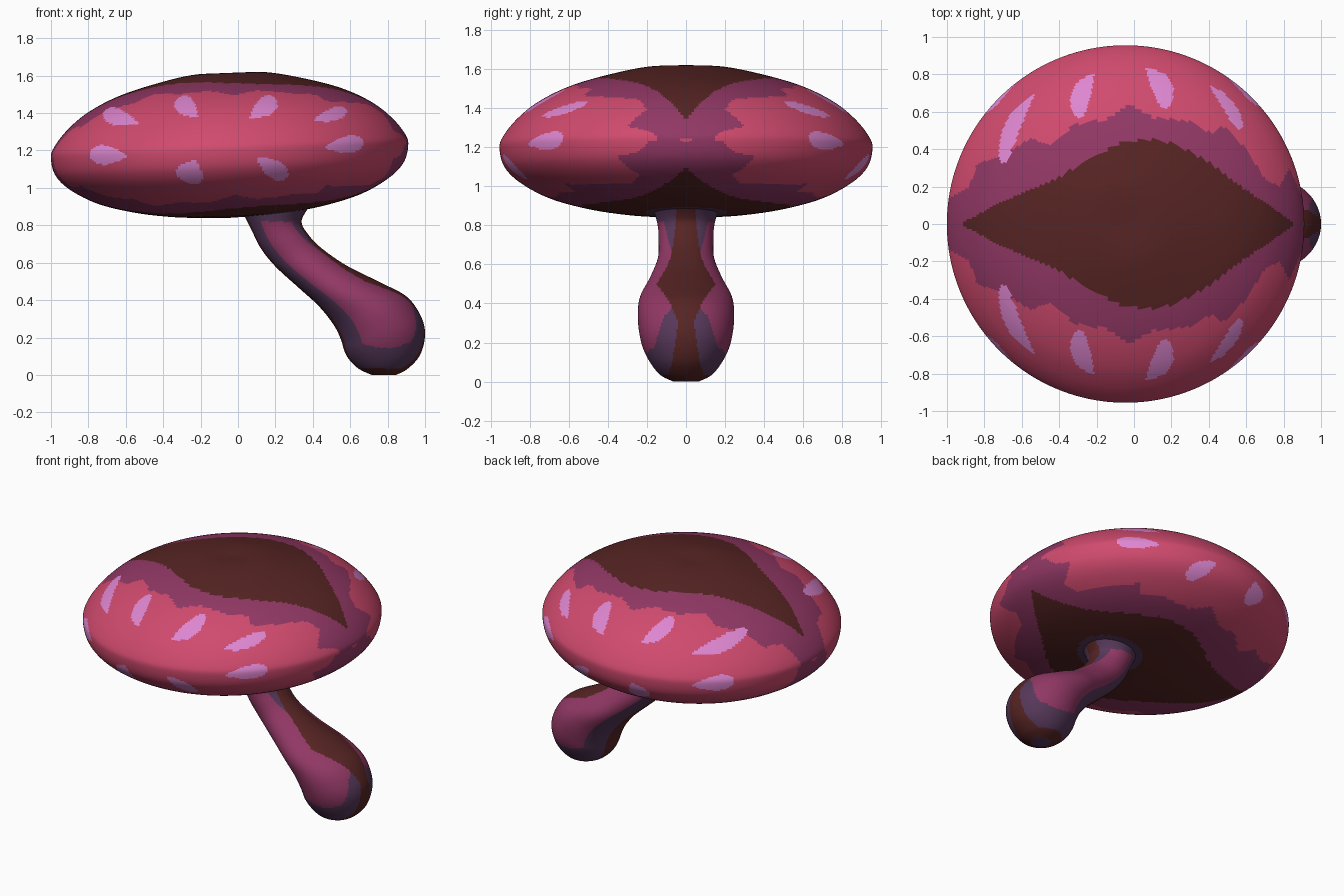
import bpy, bmesh, math
from mathutils import Vector

cube = bpy.data.objects.get("Cube")
if cube:
    bpy.data.objects.remove(cube)


def make_material(name, hex_code):
    srgb = [int(hex_code[i:i + 2], 16) / 255 for i in (0, 2, 4)]
    colour = [c / 12.92 if c < 0.04 else ((c + 0.055) / 1.055) ** 2.4 for c in srgb] + [1]
    mat = bpy.data.materials.new(name)
    mat.use_nodes = True
    mat.diffuse_color = colour
    shader = mat.node_tree.nodes["Principled BSDF"]
    shader.inputs["Base Color"].default_value = colour
    shader.inputs["Roughness"].default_value = 0.7
    return mat


materials = [make_material(*pair) for pair in (
    ("rose pink", "D04A6E"), ("plum magenta", "923865"), ("dark brown", "562423"),
    ("pale lilac", "DE86D0"), ("dusky violet", "56385A"))]
PINK, MAGENTA, BROWN, LILAC, VIOLET = range(5)


def smooth_path(points, steps):
    """Catmull-Rom curve through points of any dimension."""
    pts = [Vector(p) for p in points]
    out = []
    for i in range(len(pts) - 1):
        a, b, c, d = pts[max(i - 1, 0)], pts[i], pts[i + 1], pts[min(i + 2, len(pts) - 1)]
        for k in range(steps):
            t = k / steps
            out.append(b + (c - a) * t / 2 + (a * 2 - b * 5 + c * 4 - d) * t * t / 2
                       + (b * 3 - a - c * 3 + d) * t ** 3 / 2)
    return out + [pts[-1]]


def value_at(table, x):
    """Piecewise linear lookup, zero outside the table."""
    for (x0, y0), (x1, y1) in zip(table, table[1:]):
        if x0 <= x <= x1:
            return y0 + (y1 - y0) * (x - x0) / (x1 - x0)
    return 0


def loft(name, rings, rule):
    """Skin closed rings; rule(centre, angle) picks each face's colour."""
    bm = bmesh.new()
    count = len(rings[0])
    grid = [[bm.verts.new(p) for p in ring] for ring in rings]
    for a, b in zip(grid, grid[1:]):
        for j in range(count):
            k = (j + 1) % count
            face = bm.faces.new((a[j], a[k], b[k], b[j]))
            face.material_index = rule(face.calc_center_median(), math.tau * (j + 0.5) / count)
    for end in (grid[0], grid[-1]):
        bm.faces.new(end).material_index = VIOLET
    bmesh.ops.remove_doubles(bm, verts=bm.verts, dist=0.00005)
    bmesh.ops.recalc_face_normals(bm, faces=bm.faces)
    mesh = bpy.data.meshes.new(name)
    bm.to_mesh(mesh)
    bm.free()
    for mat in materials:
        mesh.materials.append(mat)
    obj = bpy.data.objects.new(name, mesh)
    bpy.context.collection.objects.link(obj)
    bpy.ops.object.select_all(action="DESELECT")
    obj.select_set(True)
    bpy.context.view_layer.objects.active = obj
    bpy.ops.object.shade_smooth_by_angle(angle=math.radians(50))
    return obj


# Cap: a lathed lens, slightly tilted
CAP_X, TILT = -0.045, 0.038
cap_profile = [(0.001, 1.612), (0.19, 1.612), (0.4, 1.57), (0.6, 1.51), (0.76, 1.43),
               (0.87, 1.34), (0.94, 1.25), (0.955, 1.19), (0.93, 1.1), (0.85, 1.02),
               (0.7, 0.94), (0.5, 0.885), (0.3, 0.855), (0.14, 0.845), (0.001, 0.84)]
# Half widths in y of the brown eye shape and its wavy magenta border, along x
eye = [(-0.93, 0), (-0.7, 0.12), (-0.4, 0.25), (-0.22, 0.36), (-0.08, 0.43), (0.07, 0.455),
       (0.22, 0.43), (0.4, 0.33), (0.6, 0.18), (0.74, 0.09), (0.86, 0)]
border = [(-1, 0.13), (-0.88, 0.2), (-0.84, 0.32), (-0.7, 0.37), (-0.55, 0.46), (-0.45, 0.42),
          (-0.32, 0.53), (-0.15, 0.56), (-0.02, 0.64), (0.1, 0.57), (0.3, 0.55), (0.42, 0.48),
          (0.47, 0.53), (0.6, 0.4), (0.7, 0.24), (0.78, 0.2), (0.83, 0.3), (0.91, 0.12)]
# Teardrop spots: tip x, tip z, round end x, round end z, half width
spots = [(-0.53, 1.345, -0.72, 1.4, 0.045), (-0.215, 1.38, -0.325, 1.475, 0.052),
         (0.065, 1.375, 0.2, 1.475, 0.052), (0.4, 1.36, 0.58, 1.415, 0.035),
         (-0.59, 1.17, -0.79, 1.18, 0.052), (-0.23, 1.15, -0.275, 1.03, 0.075),
         (0.095, 1.165, 0.26, 1.055, 0.05), (0.46, 1.215, 0.67, 1.245, 0.045)]


def in_spot(x, z, spot):
    tx, tz, ex, ez, half = spot
    axis, p = Vector((ex - tx, ez - tz)), Vector((x - tx, z - tz))
    t = p.dot(axis) / axis.length_squared
    if not 0 < t < 1:
        return False
    across = abs(axis.x * p.y - axis.y * p.x) / axis.length
    return across < half * 2.6 * t * math.sqrt(1 - t)


def cap_colour(c, angle):
    top = c.z > 1.2 + TILT * (c.x - CAP_X)
    side = abs(c.y)
    widen = 1 if top else 1.18
    if not top and math.hypot(c.x - 0.2, c.y) < 0.21:
        return VIOLET
    if side < value_at(eye, c.x) * widen:
        return BROWN
    if side > 0.3 and any(in_spot(c.x, c.z, s) for s in spots):
        return LILAC
    return MAGENTA if side < value_at(border, c.x) * widen else PINK


cap_rings = []
for r, z in smooth_path(cap_profile, 10):
    ring = []
    for j in range(400):
        a = math.tau * j / 400
        ring.append((CAP_X + r * math.cos(a), r * math.sin(a), z + TILT * r * math.cos(a)))
    cap_rings.append(ring)
loft("mushroom_cap", cap_rings, cap_colour)

# Stem: inner x, z, outer x, z and half width in y, from the cap to the bulb
stem_sections = [(0.02, 0.88, 0.38, 0.9, 0.17), (0.07, 0.78, 0.34, 0.82, 0.145),
                 (0.12, 0.68, 0.38, 0.745, 0.14), (0.2, 0.58, 0.45, 0.675, 0.145),
                 (0.32, 0.47, 0.58, 0.585, 0.185), (0.43, 0.37, 0.76, 0.495, 0.235),
                 (0.51, 0.27, 0.9, 0.42, 0.247), (0.55, 0.19, 0.975, 0.32, 0.24),
                 (0.57, 0.125, 1.0, 0.22, 0.22), (0.6, 0.075, 0.975, 0.11, 0.18),
                 (0.65, 0.03, 0.91, 0.035, 0.13), (0.715, 0, 0.845, 0, 0.065)]
# Half widths in y of the outer brown stripe and violet edging, along z
stripe = [(0, 0.1), (0.1, 0.07), (0.3, 0.04), (0.4, 0.08), (0.5, 0.15), (0.6, 0.09),
          (0.7, 0.065), (0.9, 0.045)]
edging = [(0, 0.2), (0.15, 0.17), (0.25, 0.14), (0.34, 0.11), (0.39, 0.05), (0.62, 0.06),
          (0.72, 0.09), (0.9, 0.13)]


def stem_colour(c, angle):
    side = abs(c.y)
    if c.z < 0.035:
        return BROWN
    if math.cos(angle) > 0:
        if side < value_at(stripe, c.z):
            return BROWN
        if side < value_at(edging, c.z):
            return VIOLET
    else:
        if abs(math.sin(angle)) < 0.35:
            return BROWN
        if abs(math.sin(angle)) < 0.84:
            return VIOLET
    low_edge = 0.165 + 0.02 * math.sin(14 * c.x)
    return VIOLET if c.z > 0.82 or c.z < low_edge else MAGENTA


stem_rings = []
for xi, zi, xo, zo, half in smooth_path(stem_sections, 10):
    ring = []
    for j in range(144):
        a = math.tau * j / 144
        u = (1 + math.cos(a)) / 2
        ring.append((xi + (xo - xi) * u, half * math.sin(a), zi + (zo - zi) * u))
    stem_rings.append(ring)
loft("mushroom_stem", stem_rings, stem_colour)
